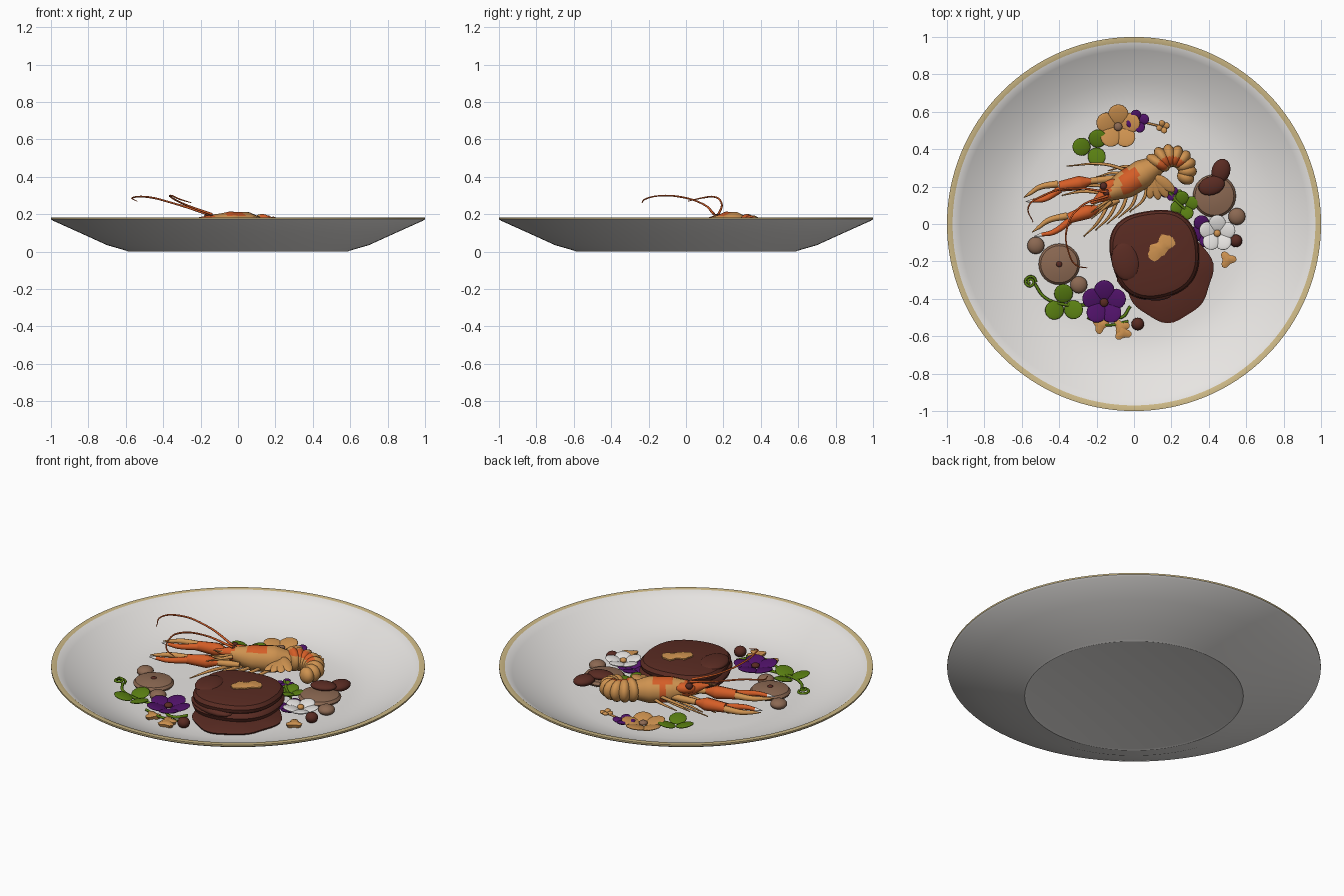
import bpy, bmesh, math, random
from math import sin, cos, pi, radians
from mathutils import Vector

random.seed(4)
cube = bpy.data.objects.get("Cube")
if cube:
    bpy.data.objects.remove(cube)


def material(name, *rgb):
    m = bpy.data.materials.new(name)
    m.use_nodes = True
    m.diffuse_color = (*rgb, 1)
    m.node_tree.nodes["Principled BSDF"].inputs["Base Color"].default_value = (*rgb, 1)
    return m


WHITE = material("porcelain white", .8, .78, .76)
GOLD = material("rim gold", .62, .49, .24)
BROWN = material("roast brown", .1, .024, .016)
TAN = material("shell tan", .62, .29, .08)
ORANGE = material("shell orange", .66, .11, .02)
GREEN = material("leaf green", .1, .21, .006)
PURPLE = material("petal purple", .08, .006, .14)
MUSHROOM = material("mushroom beige", .26, .14, .085)
FLOOR = .035


def finish(name, bm, mats, angle=50):
    mesh = bpy.data.meshes.new(name)
    bmesh.ops.recalc_face_normals(bm, faces=bm.faces)
    bm.to_mesh(mesh)
    bm.free()
    ob = bpy.data.objects.new(name, mesh)
    bpy.context.collection.objects.link(ob)
    for m in mats:
        mesh.materials.append(m)
    bpy.ops.object.select_all(action='DESELECT')
    ob.select_set(True)
    bpy.context.view_layer.objects.active = ob
    bpy.ops.object.shade_smooth_by_angle(angle=radians(angle))
    return ob


def lathe(name, profile, centre, mat, wobble=lambda a: 1, sides=48):
    """Revolve (radius, z) points; wobble varies the radius with the angle."""
    bm = bmesh.new()
    rings = []
    for r, z in profile:
        rings.append([bm.verts.new((centre[0] + r * wobble(a) * cos(a), centre[1] + r * wobble(a) * sin(a), z))
                      for a in (2 * pi * i / sides for i in range(sides))])
    for low, high in zip(rings, rings[1:]):
        for i in range(sides):
            j = (i + 1) % sides
            bm.faces.new((low[i], low[j], high[j], high[i]))
    bm.faces.new(rings[0])
    bm.faces.new(rings[-1])
    return finish(name, bm, [mat], 35)


def blob(name, loc, size, mat, turn=0, tilt=0):
    """Ellipsoid with half sizes, turned about z and tilted about its own y."""
    bm = bmesh.new()
    bmesh.ops.create_uvsphere(bm, u_segments=16, v_segments=10, radius=1)
    ob = finish(name, bm, [mat])
    ob.location, ob.scale, ob.rotation_euler = loc, size, (0, tilt, turn)
    return ob


def tube(name, points, radii, mat):
    """Smooth tapering tube through the points."""
    cu = bpy.data.curves.new(name, 'CURVE')
    cu.dimensions, cu.bevel_depth, cu.bevel_resolution = '3D', 1, 2
    cu.resolution_u, cu.use_fill_caps = 6, True
    sp = cu.splines.new('BEZIER')
    sp.bezier_points.add(len(points) - 1)
    for i, (bp, p) in enumerate(zip(sp.bezier_points, points)):
        bp.co = p
        bp.handle_left_type = bp.handle_right_type = 'AUTO'
        bp.radius = radii[i] if isinstance(radii, list) else radii
    ob = bpy.data.objects.new(name, cu)
    bpy.context.collection.objects.link(ob)
    cu.materials.append(mat)
    bpy.ops.object.select_all(action='DESELECT')
    ob.select_set(True)
    bpy.context.view_layer.objects.active = ob
    bpy.ops.object.convert(target='MESH')
    bpy.ops.object.shade_smooth_by_angle(angle=radians(50))
    return bpy.context.object


def flower(name, x, y, r, mat, count=5, z=.065, heart=None, start=.3):
    """Ring of rounded, slightly cupped petals."""
    for i in range(count):
        a = start + 2 * pi * i / count
        blob(name + "_petal", (x + r * .56 * cos(a), y + r * .56 * sin(a), z + .003 * (i % 2)),
             (r * .5, r * .48, .01), mat, a, -.25)
    if heart:
        blob(name + "_heart", (x, y, z + .005), (r * .2, r * .2, .014), heart)


# Plate: one turned shell, gold on the upward face of the lip
plate = lathe("plate", [(.57, .004), (.585, 0), (.6, .006), (.7, .035), (.85, .103), (.99, .166),
                        (1, .174), (1, .183), (.97, .183), (.93, .158), (.85, .115), (.77, .08), (.69, .053),
                        (.61, .039), (.52, FLOOR), (.02, FLOOR)], (0, 0), WHITE, sides=128)
plate.data.materials.append(GOLD)
for f in plate.data.polygons:
    if f.center.z > .175:
        f.material_index = 1

# Roast round on a pool of sauce
lathe("sauce_pool", [(.235, FLOOR), (.24, .045), (.225, .053), (.05, .055)], (.18, -.275), BROWN,
      lambda a: 1 + .04 * sin(3 * a) + .025 * sin(7 * a))
lathe("roast", [(.2, FLOOR), (.235, .05), (.245, .075), (.235, .09), (.222, .096), (.236, .105),
                (.24, .125), (.225, .143), (.19, .151), (.05, .153)], (.11, -.16), BROWN,
      lambda a: 1 + .035 * cos(4 * a + 2.4) + .02 * sin(3 * a))
blob("roast_lobe", (-.045, -.2, .143), (.075, .105, .024), BROWN, .2)
blob("roast_slice", (.06, -.32, .09), (.16, .08, .035), BROWN, -.3)
lathe("roast_flake", [(.07, .15), (.07, .16), (.03, .166)], (.145, -.125), TAN,
      lambda a: .85 + .35 * cos(2 * a - 1.5) + .09 * sin(5 * a) + .05 * sin(9 * a), 28)

# Prawn body: tapered carapace, curled abdomen, tail fan
heading = Vector((-.88, -.47, 0))
carapace = tube("prawn_carapace", [(.13, .32, .13), (.05, .27, .135), (-.05, .21, .14), (-.14, .165, .155),
                                   (-.23, .11, .175)], [.05, .078, .075, .045, .006], TAN)
carapace.data.materials.append(ORANGE)
for f in carapace.data.polygons:
    c = f.center
    if (c.xy - Vector((-.03, .23))).length < .055 + .015 * sin(c.x * 90) or c.x < -.13:
        f.material_index = 1
for i in range(8):
    a = radians(148 - 25 * i)
    s = 1 - .045 * i
    seg = blob("prawn_abdomen_segment", (.2 + .085 * cos(a), .285 + .08 * sin(a), .135 - .004 * i),
               (.07 * s, .037, .067 * s), TAN, a)
    seg.data.materials.append(ORANGE)
    for f in seg.data.polygons:
        if i < 5 and f.normal.z > .5 and f.center.x < -.05:
            f.material_index = 1
for i in range(4):
    a = -1.9 + .4 * i
    blob("prawn_tail_fan", (.12 + .06 * cos(a), .255 + .06 * sin(a), .14 + .005 * i),
         (.068, .028, .012), TAN, a, .2)
blob("prawn_head_plate", (-.13, .2, .165), (.06, .035, .03), ORANGE, .5)
for side in (-1, 1):
    p = Vector((-.155, .185, .185)) + Vector((.35, -.8, 0)) * .022 * side
    blob("prawn_eye", p, (.02, .02, .018), BROWN)

# Prawn claws: arm, palm, two fingers with pale tips
for arm_start, wrist, knuckle, tip in (
        ((-.04, .25), (-.23, .23), (-.4, .2), (-.585, .13)),
        ((-.08, .13), (-.19, .085), (-.35, .03), (-.54, -.055))):
    s, w, k, t = (Vector((*p, .12)) for p in (arm_start, wrist, knuckle, tip))
    along = (t - k).normalized()
    across = Vector((-along.y, along.x, 0))
    tube("prawn_arm", [s, s.lerp(w, .5), w], [.014, .02, .018], TAN)
    tube("prawn_palm", [w, w.lerp(k, .35), k], [.016, .038, .028], ORANGE)
    for side in (-1, 1):
        mid = k.lerp(t, .5) + across * .034 * side
        end = t + across * .012 * side
        tube("prawn_finger", [k + across * .015 * side, mid, mid.lerp(end, .6)], [.02, .015, .01],
             ORANGE if side > 0 else TAN)
        tube("prawn_finger_tip", [mid.lerp(end, .6), end], [.01, .002], WHITE if side > 0 else TAN)

# Prawn walking legs on both sides, and head spines
for i in range(5):
    root = Vector((.06, .25, .1)) + heading * .05 * i
    for side in (-1, 1):
        out = Vector((-.47, .88, 0)) * side
        knee = root + out * .09 + heading * (.05 + .02 * i)
        foot = knee + out * .035 + heading * .11
        foot.z = .065
        tube("prawn_leg", [root, knee, foot], [.01, .009, .003], TAN)
for i in range(3):
    start = Vector((-.12, .16 - .02 * i, .16))
    tube("prawn_spine", [start, start + Vector((-.11, -.065 - .015 * i, .02 - .02 * i))], [.011, .002], TAN)
tube("prawn_thin_leg", [(-.02, .28, .12), (-.16, .32, .13), (-.36, .31, .1)], [.01, .008, .003], TAN)

# Prawn feelers
tube("prawn_feeler_long", [(-.13, .17, .19), (-.35, .19, .26), (-.49, .15, .293), (-.565, .09, .288),
                           (-.54, .01, .27)], [.007, .005, .005, .004, .002], ORANGE)
tube("prawn_feeler_short", [(-.14, .15, .2), (-.29, .09, .255), (-.36, -.03, .293), (-.35, -.15, .298),
                            (-.31, -.22, .28), (-.25, -.235, .262)], [.007, .005, .005, .004, .004, .002], ORANGE)

# Mushroom caps and small round garnishes
for x, y, r in ((.43, .15, .115), (-.4, -.215, .11)):
    lathe("mushroom_cap", [(r * .4, FLOOR), (r * .95, .05), (r, .062), (r * .9, .076), (r * .5, .087),
                           (.01, .089)], (x, y), MUSHROOM, sides=32)
blob("mushroom_dot", (-.4, -.215, .088), (.016, .016, .008), BROWN)
blob("dark_mushroom", (.465, .285, .085), (.05, .065, .028), BROWN, -.3)
blob("dark_mushroom", (.415, .205, .1), (.072, .05, .022), BROWN, .3)
for x, y in ((.55, .04), (-.525, -.115), (-.295, -.325)):
    blob("mushroom_button", (x, y, .058), (.046, .046, .028), MUSHROOM)
for x, y in ((.545, -.09), (.02, -.535)):
    blob("sauce_pearl", (x, y, .06), (.034, .034, .03), BROWN)

# Flowers
flower("tan_flower", -.085, .52, .115, TAN, heart=MUSHROOM)
flower("purple_bud", .02, .55, .06, PURPLE, 4)
flower("purple_pansy", -.16, -.42, .115, PURPLE, heart=BROWN)
flower("purple_back_bloom", .375, -.04, .085, PURPLE, 4, .055)
flower("white_flower", .445, -.05, .095, WHITE, z=.075, heart=TAN)
flower("purple_floret", .19, .17, .045, PURPLE, 4)
flower("tan_floret", .155, .52, .035, TAN, 4)

# Torn tan crumbs
for x, y in ((.5, -.19), (-.18, -.54), (-.06, -.58), (-.07, -.55)):
    phase = random.uniform(0, 6)
    lathe("tan_crumb", [(.03, FLOOR), (.038, .055), (.02, .062)], (x, y), TAN,
          lambda a: 1 + .3 * sin(3 * a + phase), 20)

# Clover leaves and stems
flower("clover", -.225, .41, .1, GREEN, 3, start=1)
flower("clover", -.375, -.43, .105, GREEN, 3, start=1.6)
flower("sprig_leaves", .27, .1, .075, GREEN, 4)
flower("sprig_leaves", .22, .16, .04, GREEN, 3)
curl = [(-.555 + .033 * (1 - i / 14) * cos(i), -.31 + .033 * (1 - i / 14) * sin(i), .06 + .002 * i)
        for i in range(12)]
tube("curled_tendril", curl, .007, GREEN)
tube("long_stem", [(-.53, -.32, .06), (-.48, -.39, .06), (-.38, -.43, .06), (-.2, -.44, .055),
                   (-.07, -.5, .055), (-.02, -.44, .055)], .008, GREEN)
tube("lower_stem", [(-.25, -.5, .05), (-.15, -.54, .055), (-.03, -.52, .05)], .007, GREEN)
tube("bud_stem", [(.03, .55, .06), (.09, .535, .065), (.15, .52, .06)], .006, TAN)
tube("sprig_stem", [(.17, .19, .07), (.23, .12, .07), (.31, .05, .06)], .007, GREEN)
